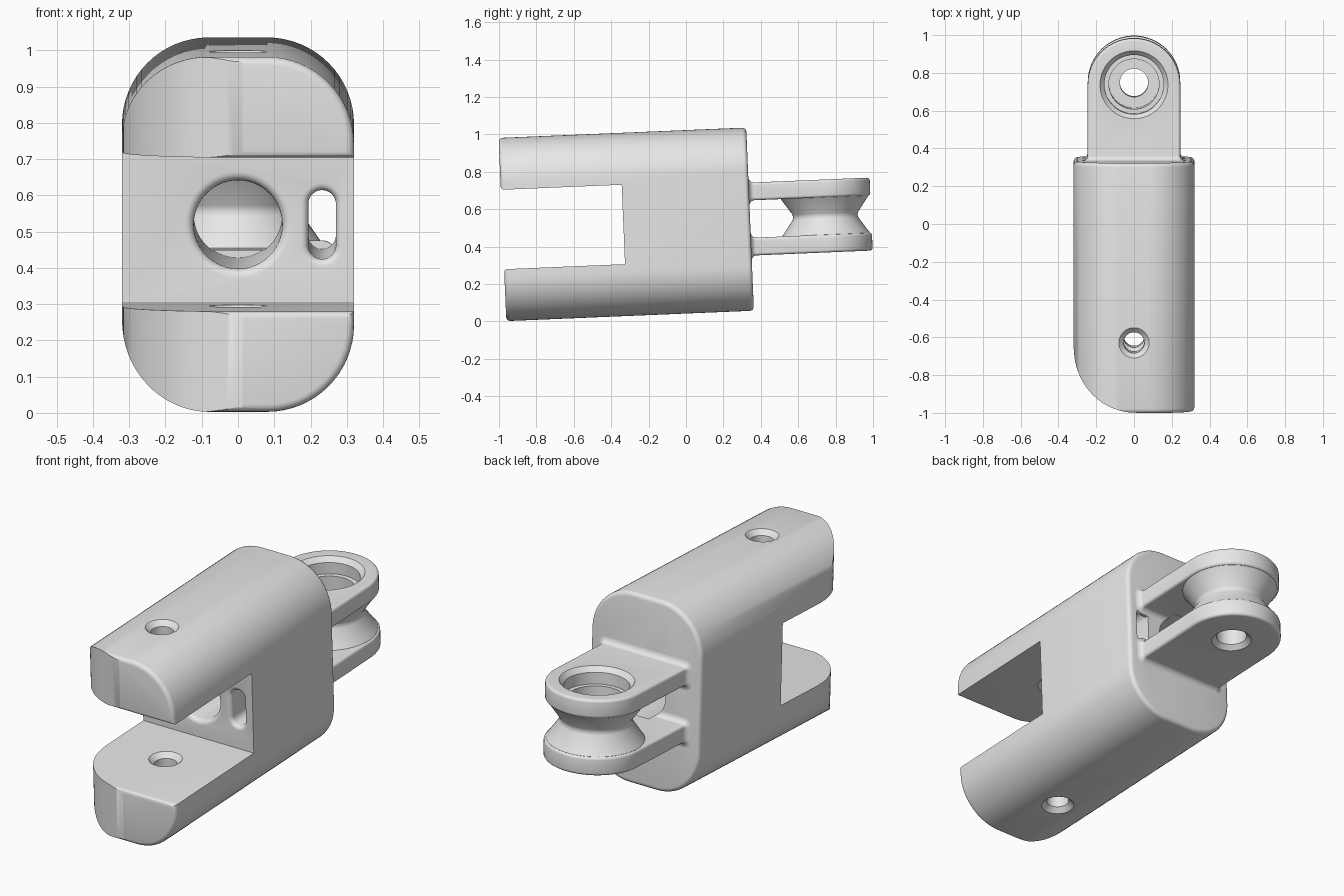
import bpy, bmesh, math
from mathutils import Matrix

if "Cube" in bpy.data.objects:
    bpy.data.objects.remove(bpy.data.objects["Cube"], do_unlink=True)

grey = bpy.data.materials.new("plain_grey")
grey.use_nodes = True
grey.diffuse_color = (0.8, 0.8, 0.8, 1)
grey.node_tree.nodes["Principled BSDF"].inputs["Base Color"].default_value = (0.8, 0.8, 0.8, 1)


def rounded(hw, hh, r, cu=0.0, cv=0.0, n=16):
    """Rounded rectangle outline; becomes a slot or circle when r reaches hw / hh."""
    pts = []
    for q, (su, sv) in enumerate([(1, 1), (-1, 1), (-1, -1), (1, -1)]):
        for k in range(n + 1):
            a = (q + k / n) * math.pi / 2
            pts.append((cu + su * (hw - r) + r * math.cos(a),
                        cv + sv * (hh - r) + r * math.sin(a)))
    return pts


def loft(name, levels, axis):
    """Solid through outlines stacked along the y or z axis."""
    bm = bmesh.new()
    rings = []
    for t, outline in levels:
        rings.append([bm.verts.new((u, t, v) if axis == "y" else (u, v, t)) for u, v in outline])
    for a, b in zip(rings, rings[1:]):
        for i in range(len(a)):
            j = (i + 1) % len(a)
            bm.faces.new((a[i], a[j], b[j], b[i]))
    bm.faces.new(rings[0])
    bm.faces.new(rings[-1])
    bmesh.ops.remove_doubles(bm, verts=bm.verts, dist=1e-5)
    bmesh.ops.recalc_face_normals(bm, faces=bm.faces)
    mesh = bpy.data.meshes.new(name)
    bm.to_mesh(mesh)
    bm.free()
    mesh.materials.append(grey)
    obj = bpy.data.objects.new(name, mesh)
    bpy.context.collection.objects.link(obj)
    return obj


def eased(lo, hi, r, shape, n=4):
    """Levels of a prism whose two end rims are rounded; shape(inset) gives the outline."""
    steps = [k / n * math.pi / 2 for k in range(n + 1)]
    start = [(lo + r * (1 - math.sin(a)), shape(r * (1 - math.cos(a)))) for a in reversed(steps)]
    end = [(hi - r * (1 - math.sin(a)), shape(r * (1 - math.cos(a)))) for a in steps]
    return start + end


def flared(t0, r, shape, n=5):
    """Levels of a concave fillet starting at t0; shape(growth) gives the outline."""
    out = []
    for k in range(n + 1):
        a = k / n * math.pi / 2
        out.append((t0 + r * (1 - math.cos(a)), shape(r * (1 - math.sin(a)))))
    return out


def turned(name, profile, cy):
    return loft(name, [(z, rounded(r, r, r, 0, cy)) for z, r in profile], "z")


def combine(obj, tool, operation, keep=False):
    mod = obj.modifiers.new(operation.lower(), "BOOLEAN")
    mod.operation = operation
    mod.solver = "EXACT"
    mod.object = tool
    bpy.context.view_layer.objects.active = obj
    bpy.ops.object.modifier_apply(modifier=mod.name)
    if not keep:
        bpy.data.objects.remove(tool, do_unlink=True)


FRONT, HALF, GAP, GAP_BACK = -1.325, 0.49, 0.2125, -0.678
PIVOT = 0.403

# Forked body: long rounded block
body = loft("forked_body", eased(FRONT, 0, 0.022,
            lambda d: rounded(0.32 - d, HALF - d, 0.24 - d)), "y")

# Large rounded corner on one side of the prongs
cx, cy, cr = 0.012, -0.993, 0.33
arc = [(cx - cr * math.cos(k / 24 * math.pi / 2), cy - cr * math.sin(k / 24 * math.pi / 2))
       for k in range(25)]
corner = arc + [(cx, -1.5), (-0.5, -1.5), (-0.5, cy)]
combine(body, loft("corner_cutter", [(-0.6, corner), (0.6, corner)], "z"), "DIFFERENCE")

# Gap between the prongs, with eased mouth
gap = lambda f: rounded(0.5, GAP + f, 0)
combine(body, loft("gap_cutter", [(-1.5, gap(0.018))] + flared(FRONT, 0.018, gap)
                   + [(GAP_BACK, gap(0))], "y"), "DIFFERENCE")

# Pin hole through both prongs, chamfered at every face
half = [(GAP, 0.08), (GAP + 0.025, 0.055), (HALF - 0.025, 0.055), (HALF, 0.08), (0.6, 0.08)]
pin = [(-z, r) for z, r in reversed(half)] + half
combine(body, turned("pin_cutter", pin, -0.952), "DIFFERENCE")

# Side slot through the web
slot = lambda f: rounded(0.038 + f, 0.095 + f, 0.038 + f, 0.232, 0)
combine(body, loft("slot_cutter", [(-0.8, slot(0.02))] + flared(GAP_BACK, 0.02, slot)
                   + [(0.1, slot(0))], "y"), "DIFFERENCE")

# Pivot lugs: spool with V groove, two rounded tabs and their root fillets
lugs = turned("pivot_lugs", [(-0.13, 0.225), (-0.1, 0.235), (-0.015, 0.176), (0, 0.172),
                             (0.015, 0.176), (0.1, 0.235), (0.13, 0.225)], PIVOT)
for side in (-1, 1):
    mid = side * 0.1475
    tab = loft("tab", eased(mid - 0.0475, mid + 0.0475, 0.014,
               lambda d: rounded(0.245 - d, 0.45 - d, 0.245 - d, 0, 0.198)), "z")
    combine(lugs, tab, "UNION")
    root = lambda f: rounded(0.244 + f, 0.0465 + f, 0.014 + f, 0, mid)
    fillet = loft("root_fillet", [(-0.02, root(0.03))] + flared(0, 0.03, root), "y")
    combine(lugs, fillet, "UNION")
box = rounded(0.5, 0.5, 0)
combine(lugs, loft("back_trim", [(-0.5, box), (-0.015, box)], "y"), "DIFFERENCE")

# Stepped bearing seat and through hole in the spool
seat = [(-0.3, 0.098), (-0.195, 0.098), (-0.172, 0.075), (-0.06, 0.075), (-0.06, 0.133),
        (0.11, 0.133), (0.11, 0.157), (0.17, 0.157), (0.195, 0.18), (0.3, 0.18)]
combine(lugs, turned("seat_cutter", seat, PIVOT), "DIFFERENCE")

# Round passage through the web, also relieving the tab roots
ring = lambda f: rounded(0.122 + f, 0.122 + f, 0.122 + f)
passage = loft("passage_cutter", [(-0.8, ring(0.025))] + flared(GAP_BACK, 0.025, ring)
               + [(0.06, ring(0))], "y")
combine(body, passage, "DIFFERENCE", keep=True)
combine(lugs, passage, "DIFFERENCE")

# Tilt the assembly and smooth the curved faces
place = Matrix.Translation((0, 0.3425, 0.547)) @ Matrix.Rotation(math.radians(2.4), 4, "X")
bpy.ops.object.select_all(action="DESELECT")
for obj in (body, lugs):
    obj.data.transform(place)
    obj.select_set(True)
bpy.context.view_layer.objects.active = body
bpy.ops.object.shade_smooth_by_angle(angle=math.radians(30))
